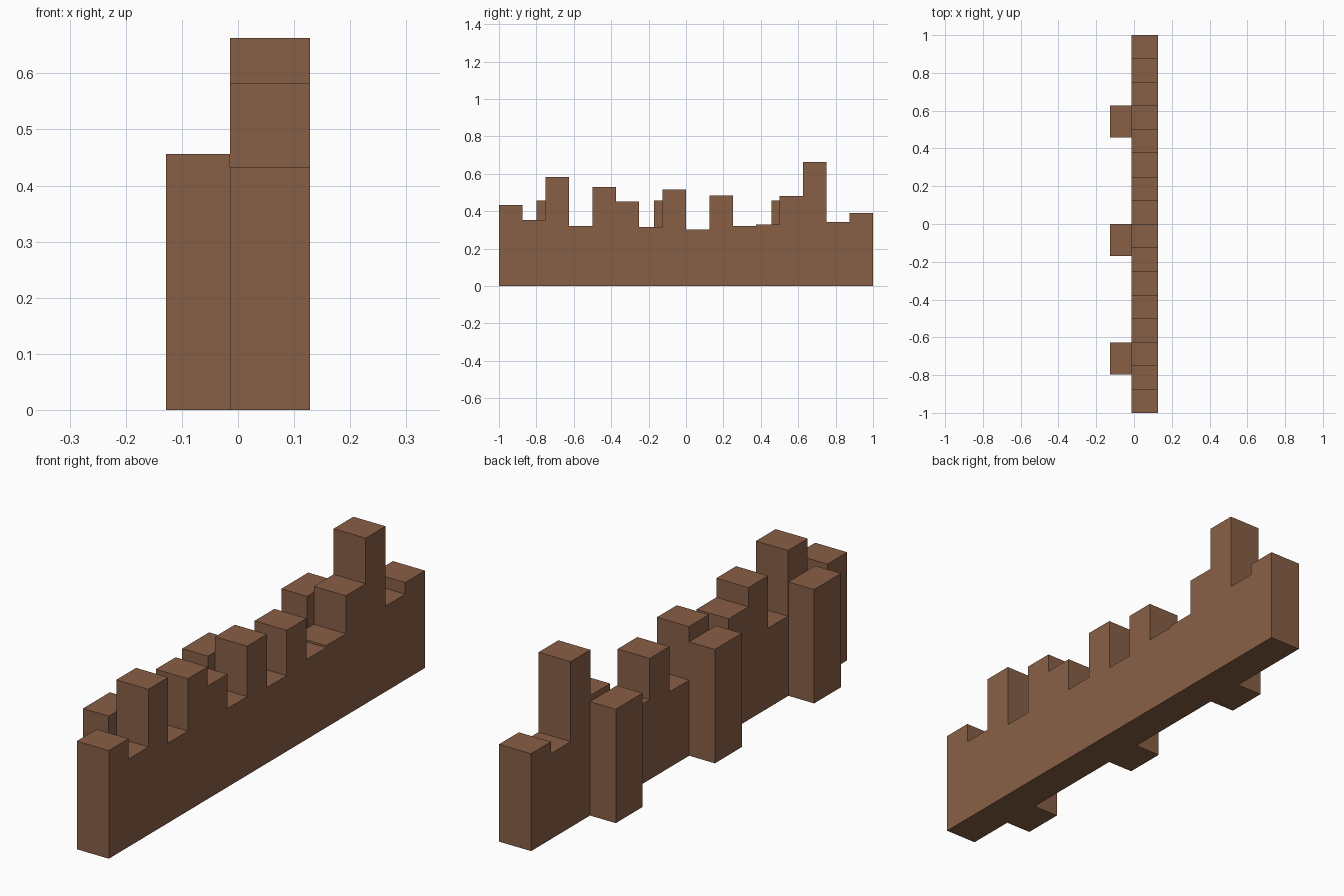
import bpy
import bmesh

if "Cube" in bpy.data.objects:
    bpy.data.objects.remove(bpy.data.objects["Cube"], do_unlink=True)

# One brown wood colour
BROWN = (0.25, 0.115, 0.062, 1.0)
wood = bpy.data.materials.new("brown_wood")
wood.use_nodes = True
wood.diffuse_color = BROWN
bsdf = wood.node_tree.nodes["Principled BSDF"]
bsdf.inputs["Base Color"].default_value = BROWN
bsdf.inputs["Roughness"].default_value = 0.9


def extrude_outline(name, outline, x_min, x_max):
    """Extrude a closed (y, z) outline along x."""
    bm = bmesh.new()
    face = bm.faces.new([bm.verts.new((x_min, y, z)) for y, z in outline])
    result = bmesh.ops.extrude_face_region(bm, geom=[face])
    moved = [v for v in result["geom"] if isinstance(v, bmesh.types.BMVert)]
    bmesh.ops.translate(bm, verts=moved, vec=(x_max - x_min, 0, 0))
    bmesh.ops.recalc_face_normals(bm, faces=bm.faces)
    mesh = bpy.data.meshes.new(name)
    bm.to_mesh(mesh)
    bm.free()
    mesh.materials.append(wood)
    obj = bpy.data.objects.new(name, mesh)
    bpy.context.collection.objects.link(obj)
    return obj


# Palisade wall: equal-width planks with uneven tops, front to back
plank_tops = [0.433, 0.352, 0.583, 0.32, 0.53, 0.453, 0.315, 0.517,
              0.303, 0.485, 0.32, 0.328, 0.48, 0.663, 0.343, 0.39]
width = 2 / len(plank_tops)
outline = [(-1, 0)]
for i, top in enumerate(plank_tops):
    y = -1 + i * width
    outline += [(y, top), (y + width, top)]
outline.append((1, 0))
extrude_outline("plank_wall", outline, -0.014, 0.128)

# Support posts standing against the wall's right side
POST_HEIGHT = 0.456
POST_DEPTH = 0.17
for name, y in (("front", -0.798), ("middle", -0.17), ("back", 0.457)):
    y_end = y + POST_DEPTH
    post = [(y, 0), (y, POST_HEIGHT), (y_end, POST_HEIGHT), (y_end, 0)]
    extrude_outline(name + "_support_post", post, -0.128, -0.014)
